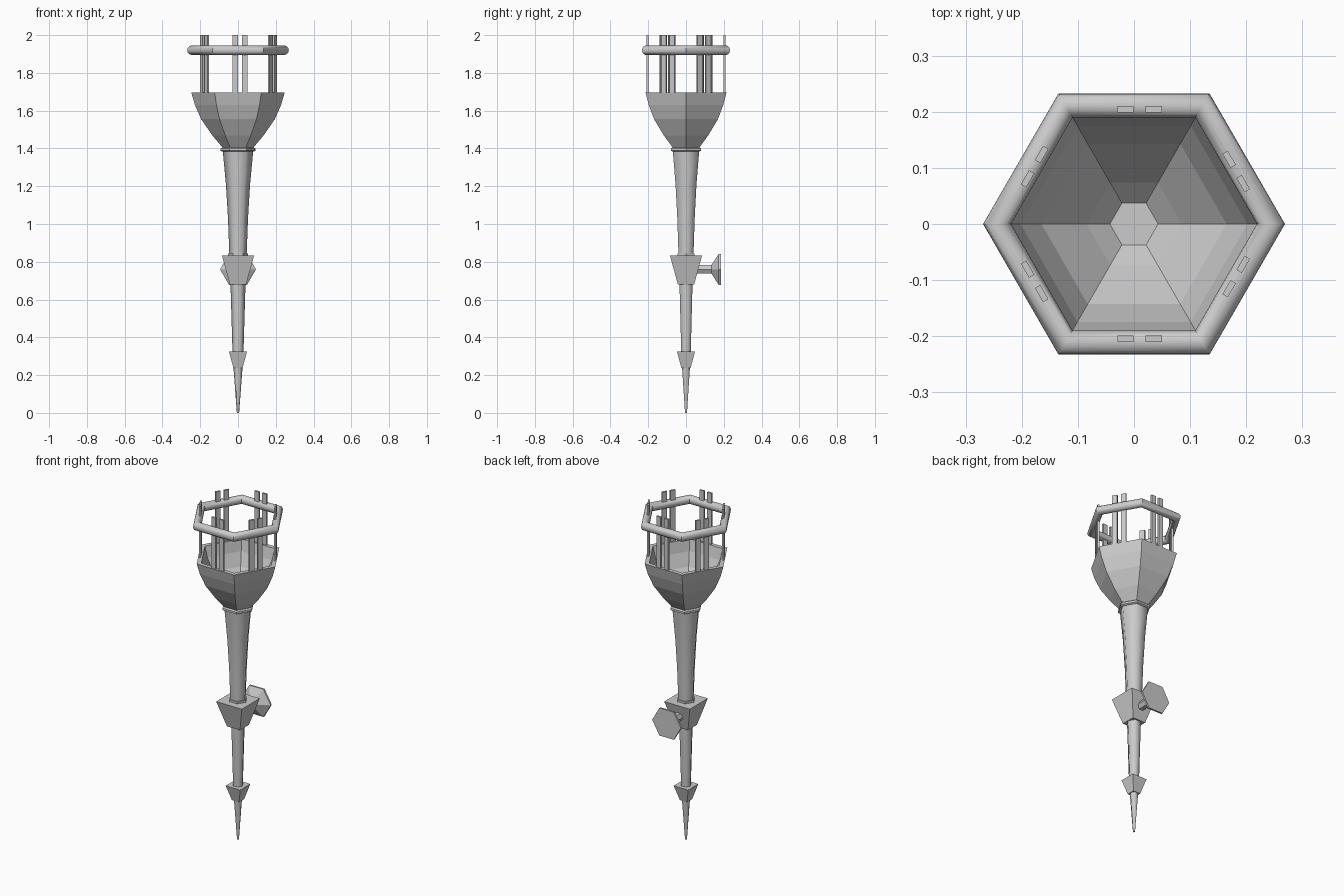
import bpy, bmesh
from math import pi, cos, sin, radians
from mathutils import Matrix

if "Cube" in bpy.data.objects:
    bpy.data.objects.remove(bpy.data.objects["Cube"])


def loft(name, profile, sides=6, turn=0.0, smooth=False):
    """Revolve (radius, z) points into a capped n-sided solid."""
    bm = bmesh.new()
    rings = [[bm.verts.new((r * cos(turn + 2 * pi * i / sides),
                            r * sin(turn + 2 * pi * i / sides), z))
              for i in range(sides)] for r, z in profile]
    for a, b in zip(rings, rings[1:]):
        for i in range(sides):
            j = (i + 1) % sides
            f = bm.faces.new((a[i], a[j], b[j], b[i]))
            f.smooth = smooth
    bm.faces.new(rings[0][::-1])
    bm.faces.new(rings[-1])
    bmesh.ops.recalc_face_normals(bm, faces=bm.faces)
    me = bpy.data.meshes.new(name)
    bm.to_mesh(me)
    bm.free()
    ob = bpy.data.objects.new(name, me)
    bpy.context.collection.objects.link(ob)
    return ob


def square(name, bottom, top, z0, z1):
    """Square frustum given by half widths."""
    return loft(name, [(bottom * 2 ** .5, z0), (top * 2 ** .5, z1)], 4, pi / 4)


# Handle, from the tip upwards
loft("tip", [(0.006, 0), (0.024, 0.24)], smooth=True)
square("lower_collar", 0.024, 0.048, 0.237, 0.325)
loft("lower_shaft", [(0.029, 0.32), (0.040, 0.69)], smooth=True)
square("clamp", 0.043, 0.085, 0.68, 0.833)
loft("clamp_ring", [(0.052, 0.83), (0.052, 0.845)])
loft("upper_shaft", [(0.046, 0.84), (0.053, 1.03), (0.064, 1.21), (0.081, 1.39)],
     smooth=True)
loft("neck_ring", [(0.082, 1.383), (0.092, 1.388), (0.092, 1.400), (0.082, 1.406)])

# Hollow faceted bowl: up the outside, over the rim, down the inside
loft("bowl", [(0.080, 1.403), (0.135, 1.468), (0.195, 1.555), (0.228, 1.63),
              (0.247, 1.695), (0.219, 1.695), (0.202, 1.63), (0.165, 1.555),
              (0.085, 1.468), (0.043, 1.43)])

# Hexagonal ring with a round tube
bpy.ops.mesh.primitive_torus_add(major_radius=0.244, minor_radius=0.025,
                                 major_segments=6, minor_segments=16,
                                 location=(0, 0, 1.92))
ring = bpy.context.object
ring.name = "cage_ring"
bpy.ops.object.shade_smooth_by_angle(angle=radians(40))

# Pairs of flat uprights on each rim edge: edge angle, offset along the edge
for angle, shift in ((90, -0.01), (30, -0.01), (150, 0)):
    for side in (1, -1):
        for step in (-0.025, 0.025):
            a = radians(angle)
            r, t = 0.2045, shift + step
            x, y = r * cos(a) - t * sin(a), r * sin(a) + t * cos(a)
            bpy.ops.mesh.primitive_cube_add(size=1, location=(x, side * y, 1.845),
                                            rotation=(0, 0, side * a))
            bar = bpy.context.object
            bar.name = "cage_bar"
            bar.scale = (0.011, 0.029, 0.31)

# Wall mount pointing backwards: stem flaring into a hexagonal plate
mount = loft("wall_mount", [(0.026, 0.04), (0.026, 0.135), (0.095, 0.173),
                            (0.095, 0.184)])
mount.data.transform(Matrix.Translation((0, 0, 0.76)) @ Matrix.Rotation(-pi / 2, 4, 'X'))
